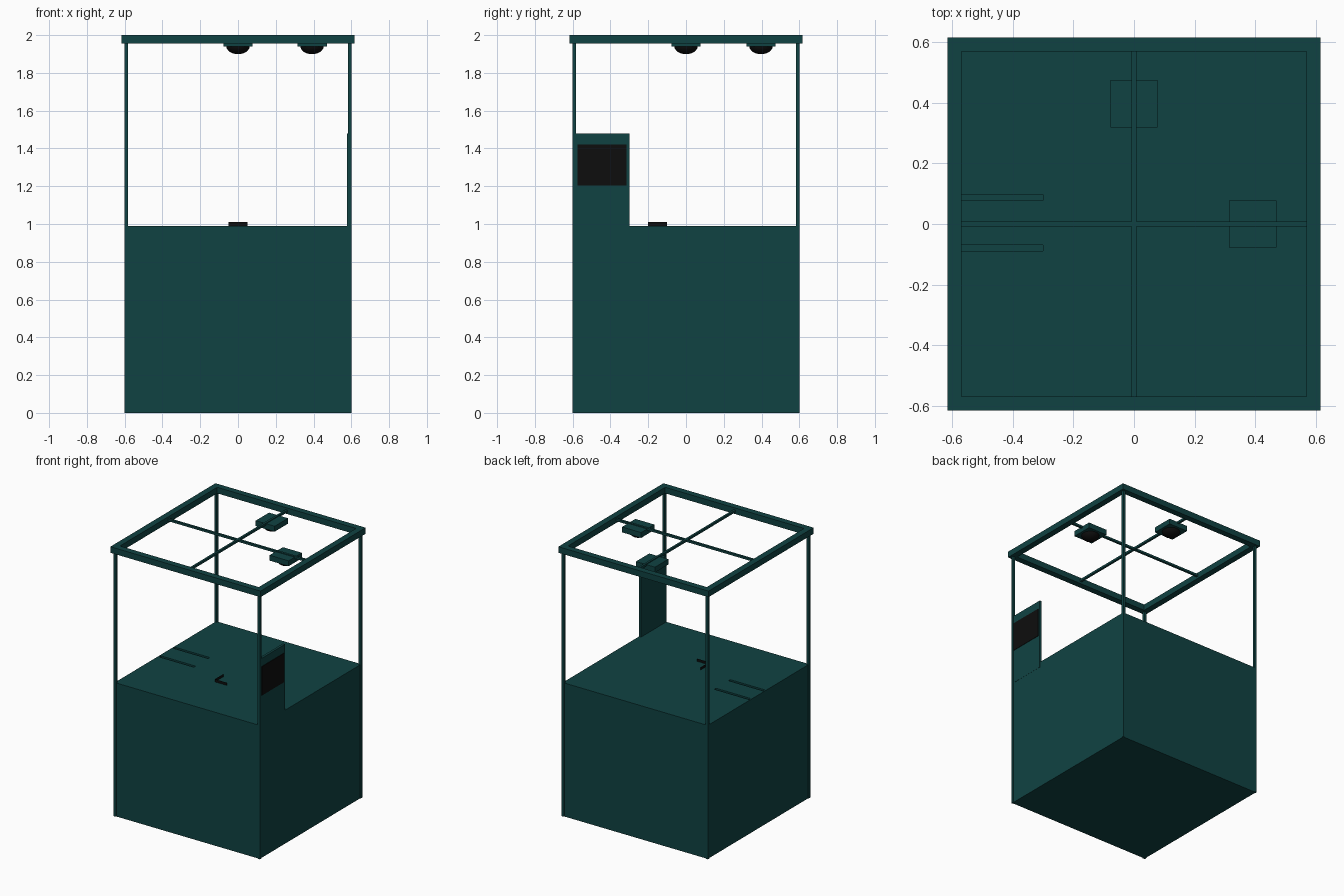
import bpy, bmesh
from mathutils import Matrix

if "Cube" in bpy.data.objects:
    bpy.data.objects.remove(bpy.data.objects["Cube"])


def material(name, color):
    m = bpy.data.materials.new(name)
    m.diffuse_color = color
    m.use_nodes = True
    m.node_tree.nodes["Principled BSDF"].inputs["Base Color"].default_value = m.diffuse_color
    return m


TEAL = material("teal_paint", (0.005, 0.055, 0.055, 1))
BLACK = material("black_plastic", (0.004, 0.004, 0.004, 1))


def finish(name, bm, mat):
    me = bpy.data.meshes.new(name)
    bm.to_mesh(me)
    bm.free()
    me.materials.append(mat)
    ob = bpy.data.objects.new(name, me)
    bpy.context.collection.objects.link(ob)
    return ob


def box(name, x, y, z, mat=TEAL):
    """Box from (min, max) ranges."""
    bm = bmesh.new()
    bmesh.ops.create_cube(bm, size=1)
    for v in bm.verts:
        v.co = [(a + b) / 2 + c * (b - a) for (a, b), c in zip((x, y, z), v.co)]
    return finish(name, bm, mat)


# Cabinet with two narrow slots in its top
cabinet = box("cabinet", (-0.595, 0.595), (-0.595, 0.595), (0, 0.99))
for i, y in enumerate((-0.079, 0.088)):
    cutter = box(f"slot_cutter_{i}", (-0.585, -0.30), (y - 0.01, y + 0.01), (0.94, 1.05))
    cutter.hide_render = True
    cutter.hide_viewport = True
    mod = cabinet.modifiers.new(f"slot_{i}", 'BOOLEAN')
    mod.operation = 'DIFFERENCE'
    mod.solver = 'EXACT'
    mod.object = cutter

# Corner posts
for sx in (-1, 1):
    for sy in (-1, 1):
        box(f"post_{'left' if sx < 0 else 'right'}_{'front' if sy < 0 else 'back'}",
            sorted((sx * 0.6, sx * 0.582)), sorted((sy * 0.6, sy * 0.582)), (0, 1.96))

# Roof frame: square ring extruded upward
bm = bmesh.new()
corners = ((-1, -1), (1, -1), (1, 1), (-1, 1))
rings = [[bm.verts.new((r * sx, r * sy, z)) for sx, sy in corners]
         for r, z in ((0.616, 1.955), (0.616, 2.0), (0.57, 2.0), (0.57, 1.955))]
for a, b in zip(rings, rings[1:] + rings[:1]):
    for i in range(4):
        j = (i + 1) % 4
        bm.faces.new((a[i], a[j], b[j], b[i]))
bmesh.ops.recalc_face_normals(bm, faces=bm.faces)
finish("roof_frame", bm, TEAL)

# Crossed roof bars
box("cross_bar_x", (-0.575, 0.575), (-0.008, 0.008), (1.97, 1.986))
box("cross_bar_y", (-0.008, 0.008), (-0.575, 0.575), (1.97, 1.986))

# Hanging sensor units: square housing with a black dome below
for name, x, y in (("back", 0, 0.397), ("right", 0.392, 0)):
    box(f"sensor_housing_{name}", (x - 0.078, x + 0.078), (y - 0.078, y + 0.078), (1.94, 1.98))
    bm = bmesh.new()
    bmesh.ops.create_uvsphere(bm, u_segments=24, v_segments=12, radius=1,
                              matrix=Matrix.Translation((x, y, 1.942))
                              @ Matrix.Diagonal((0.062, 0.062, 0.043, 1)))
    bmesh.ops.delete(bm, geom=[v for v in bm.verts if v.co.z > 1.943], context='VERTS')
    for f in bm.faces:
        f.smooth = True
    finish(f"sensor_dome_{name}", bm, BLACK)

# Upright control panel with its screen
box("screen_panel", (0.578, 0.596), (-0.595, -0.30), (0.95, 1.48))
box("screen", (0.59, 0.599), (-0.575, -0.315), (1.205, 1.42), BLACK)

# Corner stop: two thin upright walls meeting at a right angle
bm = bmesh.new()
path = [(0.05, -0.2), (-0.05, -0.2), (-0.05, -0.1)]
low = [bm.verts.new((x, y, 0.988)) for x, y in path]
top = [bm.verts.new((x, y, 1.01)) for x, y in path]
for i in range(2):
    bm.faces.new((low[i], low[i + 1], top[i + 1], top[i]))
finish("corner_stop", bm, BLACK)
